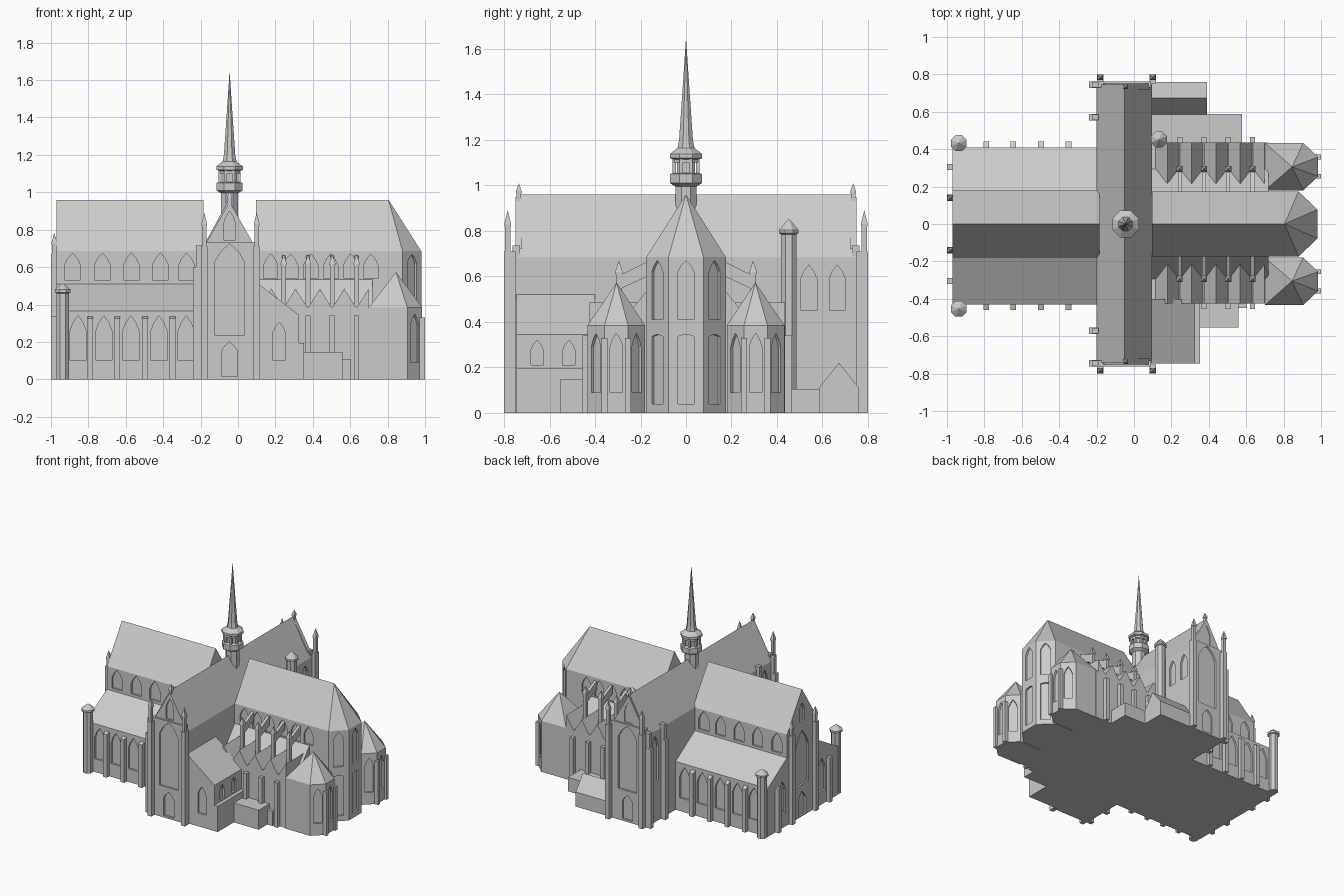
import bpy, bmesh, math
from mathutils import Vector

if "Cube" in bpy.data.objects:
    bpy.data.objects.remove(bpy.data.objects["Cube"])

stone = bpy.data.materials.new("grey_stone")
stone.use_nodes = True
GREY = (0.6, 0.6, 0.6, 1)
stone.diffuse_color = GREY
stone.node_tree.nodes["Principled BSDF"].inputs["Base Color"].default_value = GREY


def finish(name, bm):
    bmesh.ops.recalc_face_normals(bm, faces=bm.faces)
    mesh = bpy.data.meshes.new(name)
    bm.to_mesh(mesh)
    bm.free()
    mesh.materials.append(stone)
    ob = bpy.data.objects.new(name, mesh)
    bpy.context.scene.collection.objects.link(ob)
    return ob


def add_hull(bm, pts):
    vs = [bm.verts.new(p) for p in pts]
    bmesh.ops.convex_hull(bm, input=vs)


def hull(name, pts, windows=()):
    """Convex solid with shallow pointed window niches cut into it."""
    bm = bmesh.new()
    add_hull(bm, pts)
    bmesh.ops.dissolve_limit(bm, angle_limit=0.01, verts=bm.verts, edges=bm.edges)
    ob = finish(name, bm)
    if windows:
        cut = bmesh.new()
        for w in windows:
            add_hull(cut, niche(*w))
        cutter = finish("window_cutter", cut)
        mod = ob.modifiers.new("niches", "BOOLEAN")
        mod.operation, mod.solver, mod.object = "DIFFERENCE", "EXACT", cutter
        dg = bpy.context.evaluated_depsgraph_get()
        ob_mesh = bpy.data.meshes.new_from_object(ob.evaluated_get(dg))
        ob.modifiers.clear()
        ob.data = ob_mesh
        bpy.data.objects.remove(cutter)
    return ob


def niche(x, y, ang, w, z0, z1, peak, depth=0.014):
    """Pointed arch block centred on a wall point; ang is the wall's outward direction in degrees."""
    a = math.radians(ang)
    out = Vector((math.cos(a), math.sin(a), 0))
    side = Vector((-out.y, out.x, 0)) * w / 2
    base = Vector((x, y, 0))
    rise = peak - z1
    prof = [(-1, z0), (1, z0), (1, z1), (0.6, z1 + rise * 0.55), (0, peak), (-0.6, z1 + rise * 0.55), (-1, z1)]
    return [base + side * s + out * d + Vector((0, 0, z)) for d in (-depth, 0.03) for s, z in prof]


def box(name, x0, x1, y0, y1, z0, z1, windows=()):
    return hull(name, [(x, y, z) for x in (x0, x1) for y in (y0, y1) for z in (z0, z1)], windows)


def along_x(name, prof, x0, x1, windows=()):
    return hull(name, [(x, y, z) for x in (x0, x1) for y, z in prof], windows)


def along_y(name, prof, y0, y1, windows=()):
    return hull(name, [(x, y, z) for y in (y0, y1) for x, z in prof], windows)


def lathe(name, x, y, prof, n=8):
    """Faceted turned shape from (radius, height) pairs."""
    bm = bmesh.new()
    rings = []
    for r, z in prof:
        angs = [2 * math.pi * (i + 0.5) / n for i in range(n)]
        rings.append([bm.verts.new((x + r * math.cos(a), y + r * math.sin(a), z)) for a in angs])
    for lo, hi in zip(rings, rings[1:]):
        for i in range(n):
            j = (i + 1) % n
            bm.faces.new((lo[i], lo[j], hi[j], hi[i]))
    bm.faces.new(rings[0])
    bm.faces.new(rings[-1])
    bmesh.ops.remove_doubles(bm, verts=bm.verts, dist=0.0002)
    return finish(name, bm)


def pinnacle(name, x, y, z0, z1, top, w):
    r = w * 0.707
    lathe(name, x, y, [(r, z0), (r, z1), (r * 1.25, z1), (r * 1.25, z1 + 0.01), (0, top)], 4)


EAVE, RIDGE = 0.685, 0.96
gable = [(-0.18, 0), (-0.18, EAVE), (0, RIDGE), (0.18, EAVE), (0.18, 0)]

# Nave with clerestory and west front windows
clerestory_x = (-0.885, -0.725, -0.57, -0.415, -0.275)
wins = [(x, s * 0.18, s * 90, 0.085, 0.53, 0.61, 0.675) for x in clerestory_x for s in (1, -1)]
wins += [(-0.97, 0, 180, 0.16, 0.24, 0.52, 0.65), (-0.97, 0, 180, 0.09, 0.01, 0.13, 0.19),
         (-0.97, 0, 180, 0.06, 0.72, 0.8, 0.86)]
along_x("nave", gable, -0.97, -0.185, wins)

# Choir with polygonal end
corners = [(0.095, 0.175), (0.88, 0.175), (0.98, 0.077)]
choir = [(x, s * y, z) for x, y in corners for s in (1, -1) for z in (0, EAVE)]
choir += [(0.095, 0, RIDGE), (0.805, 0, RIDGE)]
wins = [(0.175 + 0.107 * i, s * 0.175, s * 90, 0.075, 0.54, 0.61, 0.67) for i in range(6) for s in (1, -1)]
for x, y, ang in ((0.98, 0, 0), (0.93, 0.126, 44.4), (0.93, -0.126, -44.4)):
    wins += [(x, y, ang, 0.07, 0.41, 0.62, 0.67), (x, y, ang, 0.07, 0.04, 0.335, 0.345)]
hull("choir", choir, wins)

# Transept
tx = -0.05
wins = [(0.095, y, 0, 0.07, 0.45, 0.59, 0.65) for y in (0.54, 0.665)]
wins += [(-0.2, s * 0.655, 180, 0.08, 0.3, 0.56, 0.65) for s in (1, -1)]
along_y("transept", [(-0.2, 0), (-0.2, EAVE), (tx, RIDGE), (0.095, EAVE), (0.095, 0)], -0.74, 0.745, wins)

for s in (1, -1):
    # Transept end screens, gables and pinnacles
    end = s * 0.763
    box("transept_screen", -0.19, 0.092, s * 0.73, end, 0, 0.735,
        [(-0.045, end, s * 90, 0.155, 0.235, 0.63, 0.725), (-0.045, end, s * 90, 0.085, 0.015, 0.15, 0.2)])
    along_y("transept_gable", [(-0.175, 0.72), (0.085, 0.72), (-0.045, 0.95)], s * 0.72, s * 0.75,
            [(-0.045, s * 0.75, s * 90, 0.065, 0.745, 0.83, 0.9)])
    pinnacle("gable_finial", -0.045, s * 0.735, 0.9, 0.965, 1.01, 0.02)
    for x in (-0.18, 0.1):
        box("corner_buttress", x - 0.017, x + 0.017, s * 0.75, s * 0.8, 0, 0.71)
        pinnacle("corner_pinnacle", x, s * 0.784, 0.7, 0.82, 0.89, 0.024)
    for y in (0.745, 0.57):
        box("transept_side_buttress", -0.24, -0.19, s * y - 0.017, s * y + 0.017, 0, 0.6)
        box("transept_upper_buttress", -0.225, -0.19, s * y - 0.015, s * y + 0.015, 0.6, 0.715)

    # Nave aisle, lean-to roof, windows and buttresses
    out = 0.41 if s > 0 else 0.43
    wins = [(x, s * out, s * 90, 0.085, 0.1, 0.26, 0.34) for x in (-0.855, -0.717, -0.573, -0.423, -0.277)]
    wins += [(-0.97, s * 0.235, 180, 0.08, 0.1, 0.27, 0.35)]
    along_x("nave_aisle", [(s * y, z) for y, z in ((0.1, 0), (out, 0), (out, 0.365), (0.18, 0.51), (0.1, 0.51))],
            -0.97, -0.19, wins)
    for x in (-0.79, -0.645, -0.497, -0.35):
        hull("nave_buttress", [(x + dx, s * y, z) for dx in (-0.015, 0.015)
                               for y, z in ((0.4, 0), (out + 0.03, 0), (out + 0.03, 0.325), (0.4, 0.345))])
    lathe("west_turret", -0.937, s * (out + 0.023),
          [(0.035, 0), (0.035, 0.46), (0.046, 0.465), (0.046, 0.48), (0, 0.515)])
    box("west_aisle_buttress", -1.0, -0.96, s * 0.305 - 0.015, s * 0.305 + 0.015, 0, 0.335)
    box("west_nave_buttress", -1.0, -0.96, s * 0.14 - 0.017, s * 0.14 + 0.017, 0, 0.67)
    pinnacle("west_pinnacle", -0.982, s * 0.14, 0.66, 0.72, 0.785, 0.024)

    # Choir aisle with a row of cross gables and a lean-to behind
    co = 0.435 if s > 0 else 0.425
    box("choir_aisle", 0.09, 0.72, s * 0.1, s * co, 0, 0.385)
    along_x("choir_aisle_roof", [(s * y, z) for y, z in ((0.1, 0.38), (0.295, 0.385), (0.175, 0.535), (0.1, 0.535))],
            0.09, 0.72)
    for i in range(5):
        r = 0.178 + 0.13 * i
        last = r if i == 4 else r + 0.065
        along_y("aisle_gable", [(r - 0.065, 0.38), (r, 0.485), (last, 0.38)], s * 0.17, s * co)
    # Flying buttresses
    for i in range(4):
        x = 0.244 + 0.13 * i
        box("aisle_buttress", x - 0.014, x + 0.014, s * 0.42, s * (co + 0.03), 0, 0.34)
        pinnacle("flyer_pier", x, s * 0.295, 0.36, 0.61, 0.67, 0.026)
        along_x("flyer", [(s * y, z) for y, z in ((0.17, 0.6), (0.17, 0.665), (0.3, 0.6), (0.3, 0.54))],
                x - 0.01, x + 0.01)

    # Side apse with pyramid roof
    plan = [(0.7, 0.18), (0.7, 0.433), (0.905, 0.433), (0.985, 0.358), (0.985, 0.255), (0.905, 0.18)]
    wins = [(0.985, s * 0.306, 0, 0.055, 0.09, 0.29, 0.35)]
    wins += [(0.945, s * 0.396, s * 47, 0.06, 0.09, 0.29, 0.35), (0.945, s * 0.217, s * -47, 0.06, 0.09, 0.29, 0.35)]
    hull("side_apse", [(x, s * y, z) for x, y in plan for z in (0, 0.385)], wins)
    hull("side_apse_roof", [(x, s * y, 0.385) for x, y in plan] + [(0.845, s * 0.305, 0.573)])
    for y in (0.358, 0.255):
        box("side_apse_buttress", 0.96, 1.0, s * y - 0.013, s * y + 0.013, 0, 0.33)

# South chapel with lean-to roof and low annexes
along_y("south_chapel", [(0.09, 0), (0.325, 0), (0.325, 0.345), (0.09, 0.525)], -0.745, -0.4,
        [(0.22, -0.745, -90, 0.065, 0.1, 0.25, 0.305)] +
        [(0.325, y, 0, 0.055, 0.21, 0.275, 0.32) for y in (-0.655, -0.515)])
box("south_chapel_base", 0.3, 0.352, -0.745, -0.42, 0, 0.195)
box("south_annex", 0.34, 0.56, -0.553, -0.41, 0, 0.147)
box("south_annex_step", 0.55, 0.605, -0.45, -0.41, 0, 0.11)

# North annexes and stair turret
along_x("north_porch", [(0.585, 0), (0.585, 0.11), (0.673, 0.22), (0.76, 0.11), (0.76, 0)], 0.09, 0.39)
box("north_annex", 0.09, 0.577, 0.42, 0.587, 0, 0.105)
lathe("stair_turret", 0.133, 0.452, [(0.037, 0), (0.037, 0.785), (0.046, 0.79), (0.046, 0.805), (0, 0.855)])

# Crossing lantern and spire
cx = -0.045
lathe("crossing_shaft", cx, 0, [(0.05, 0.8), (0.05, 0.995), (0.075, 1.01), (0.075, 1.05), (0.06, 1.055), (0, 1.055)])
lathe("lantern_core", cx, 0, [(0.042, 1.05), (0.042, 1.13)])
for i in range(8):
    a = math.pi * (i + 0.5) / 4
    lathe("lantern_post", cx + 0.055 * math.cos(a), 0.055 * math.sin(a), [(0.011, 1.05), (0.011, 1.13)], 4)
lathe("lantern_head", cx, 0, [(0.062, 1.1), (0.062, 1.115), (0.077, 1.12), (0.077, 1.138), (0.04, 1.165),
                              (0.033, 1.2), (0.018, 1.4), (0, 1.65)])
